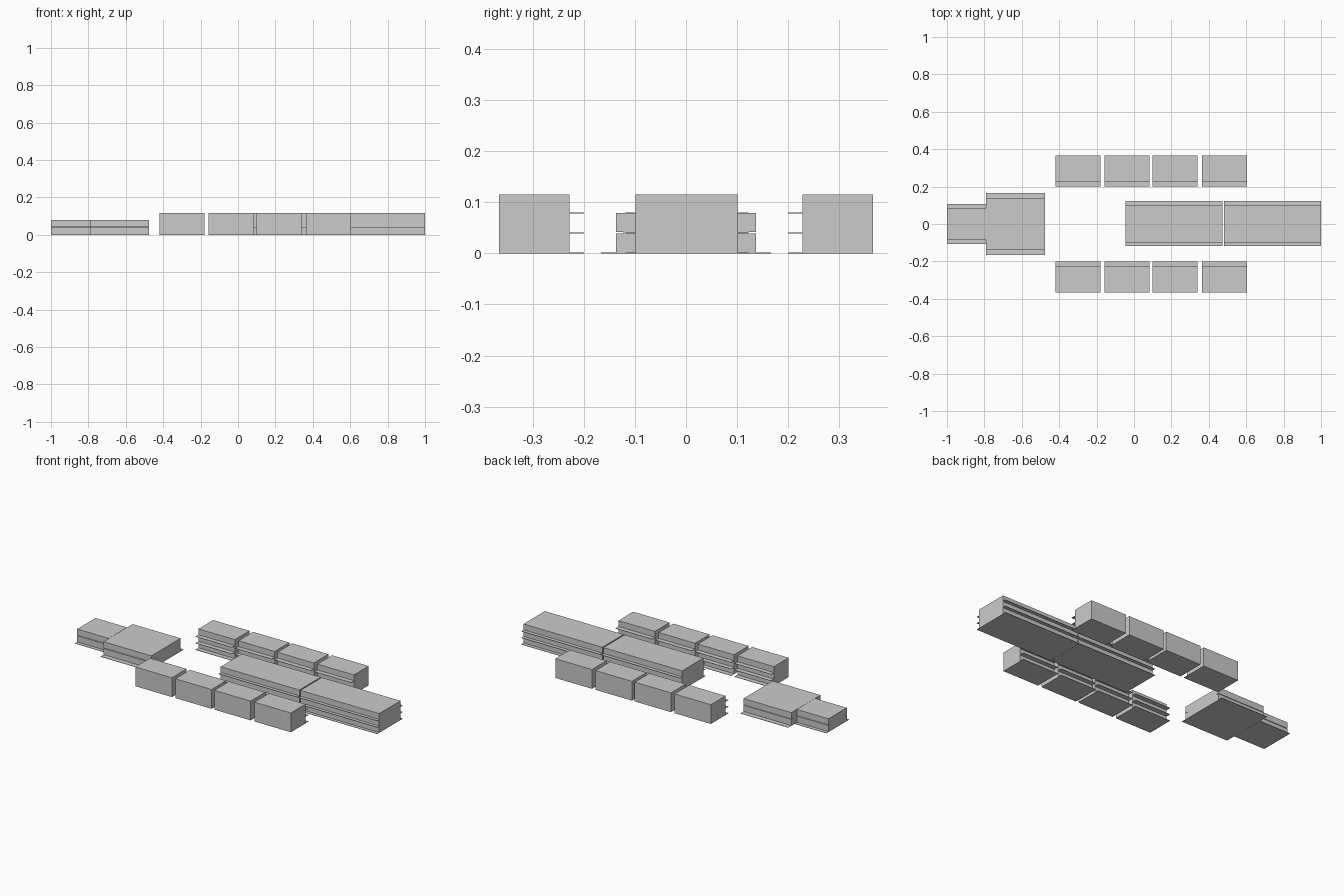
import bpy

if "Cube" in bpy.data.objects:
    bpy.data.objects.remove(bpy.data.objects["Cube"])

T = 0.002  # slab thickness


def box(name, x0, x1, y0, y1, z0, z1):
    bpy.ops.mesh.primitive_cube_add(size=1, location=((x0 + x1) / 2, (y0 + y1) / 2, (z0 + z1) / 2))
    ob = bpy.context.object
    ob.name = name
    ob.scale = (x1 - x0, y1 - y0, z1 - z0)
    return ob


def block(name, x0, x1, wall, slab, levels, top):
    """Stack of storeys, each with a wall box on a wider floor slab."""
    for i, z in enumerate(levels):
        z_next = levels[i + 1] if i + 1 < len(levels) else top
        box(f"{name}_slab_{i}", x0, x1, slab[0], slab[1], z, z + T)
        box(f"{name}_storey_{i}", x0, x1, wall[0], wall[1], z + T, z_next)


floors = [0.0, 0.039, 0.078]

# Two long central halls with slabs projecting on both sides
for i, (a, b) in enumerate([(-0.045, 0.474), (0.481, 1.0)]):
    block(f"central_hall_{i}", a, b, (-0.099, 0.101), (-0.118, 0.122), floors, 0.115)

# Two rows of four houses, balconies facing the middle
for i, (a, b) in enumerate([(-0.42, -0.18), (-0.157, 0.082), (0.1, 0.34), (0.364, 0.605)]):
    block(f"north_house_{i}", a, b, (0.228, 0.366), (0.2, 0.366), floors, 0.115)
    block(f"south_house_{i}", a, b, (-0.366, -0.228), (-0.366, -0.2), floors, 0.115)

# Two-storey entrance buildings on a wider ground slab
for name, a, b, w, s in [("wide_entrance", -0.79, -0.475, 0.137, 0.166),
                         ("narrow_entrance", -1.0, -0.791, 0.086, 0.107)]:
    box(name + "_ground_slab", a, b, -s, s, 0, T)
    box(name + "_lower_storey", a, b, -w, w, T, 0.039)
    box(name + "_upper_storey", a, b, -w, w, 0.042, 0.079)
    box(name + "_middle_slab", a, b, -w + 0.015, w - 0.015, 0.039, 0.042)
